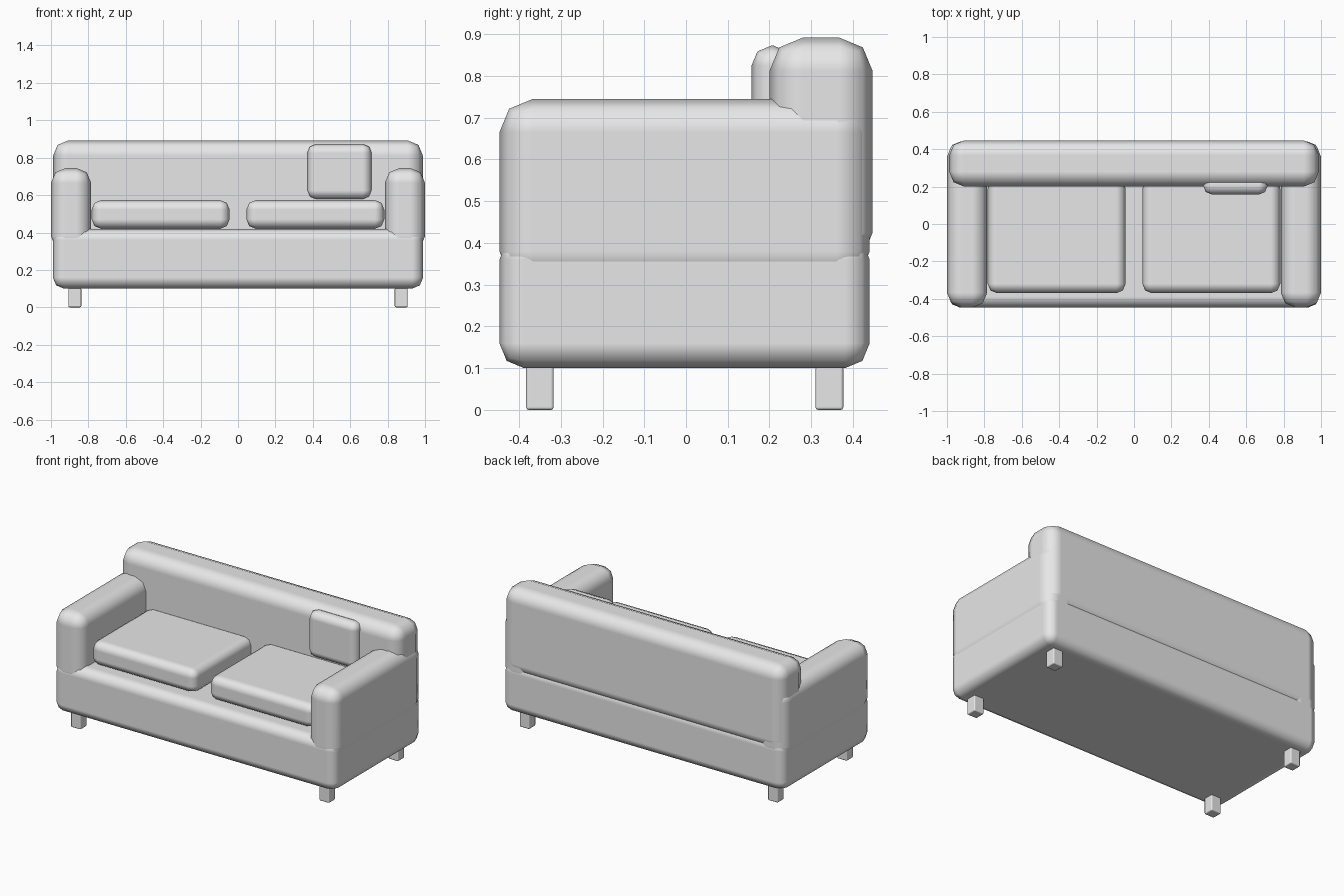
import bpy

cube = bpy.data.objects.get("Cube")
if cube:
    bpy.data.objects.remove(cube, do_unlink=True)

fabric = bpy.data.materials.new("light_grey")
fabric.use_nodes = True
GREY = (0.8, 0.8, 0.8, 1.0)
fabric.diffuse_color = GREY
fabric.node_tree.nodes["Principled BSDF"].inputs["Base Color"].default_value = GREY


def soft_box(name, x, y, z, radius):
    """Box spanning the given ranges, with rounded, smoothly shaded edges."""
    spans = (x, y, z)
    bpy.ops.mesh.primitive_cube_add(size=1, location=[(a + b) / 2 for a, b in spans])
    obj = bpy.context.object
    obj.name = name
    obj.scale = [b - a for a, b in spans]
    bpy.ops.object.transform_apply(location=False, rotation=False, scale=True)
    bpy.ops.object.shade_smooth()
    bevel = obj.modifiers.new("Rounded edges", "BEVEL")
    bevel.width = radius
    bevel.segments = 2
    bevel.harden_normals = True
    obj.data.materials.append(fabric)
    return obj


# Frame and backrest
soft_box("base", (-0.99, 0.99), (-0.447, 0.44), (0.10, 0.42), 0.06)
soft_box("backrest", (-0.988, 0.988), (0.20, 0.447), (0.345, 0.892), 0.08)

# Parts repeated on both sides
for side, sign in (("left", 1), ("right", -1)):
    def mirrored(a, b):
        return sorted((sign * a, sign * b))

    soft_box(side + "_arm", mirrored(0.785, 1.0), (-0.447, 0.44), (0.30, 0.745), 0.08)
    soft_box(side + "_seat_cushion", mirrored(0.045, 0.782), (-0.37, 0.24), (0.42, 0.573), 0.05)
    for end, y in (("front", (-0.383, -0.317)), ("back", (0.31, 0.377))):
        soft_box(f"{end}_{side}_leg", mirrored(0.838, 0.907), y, (0.0, 0.105), 0.007)

# Loose pillow leaning on the backrest
soft_box("pillow", (0.37, 0.715), (0.157, 0.257), (0.577, 0.873), 0.048)
